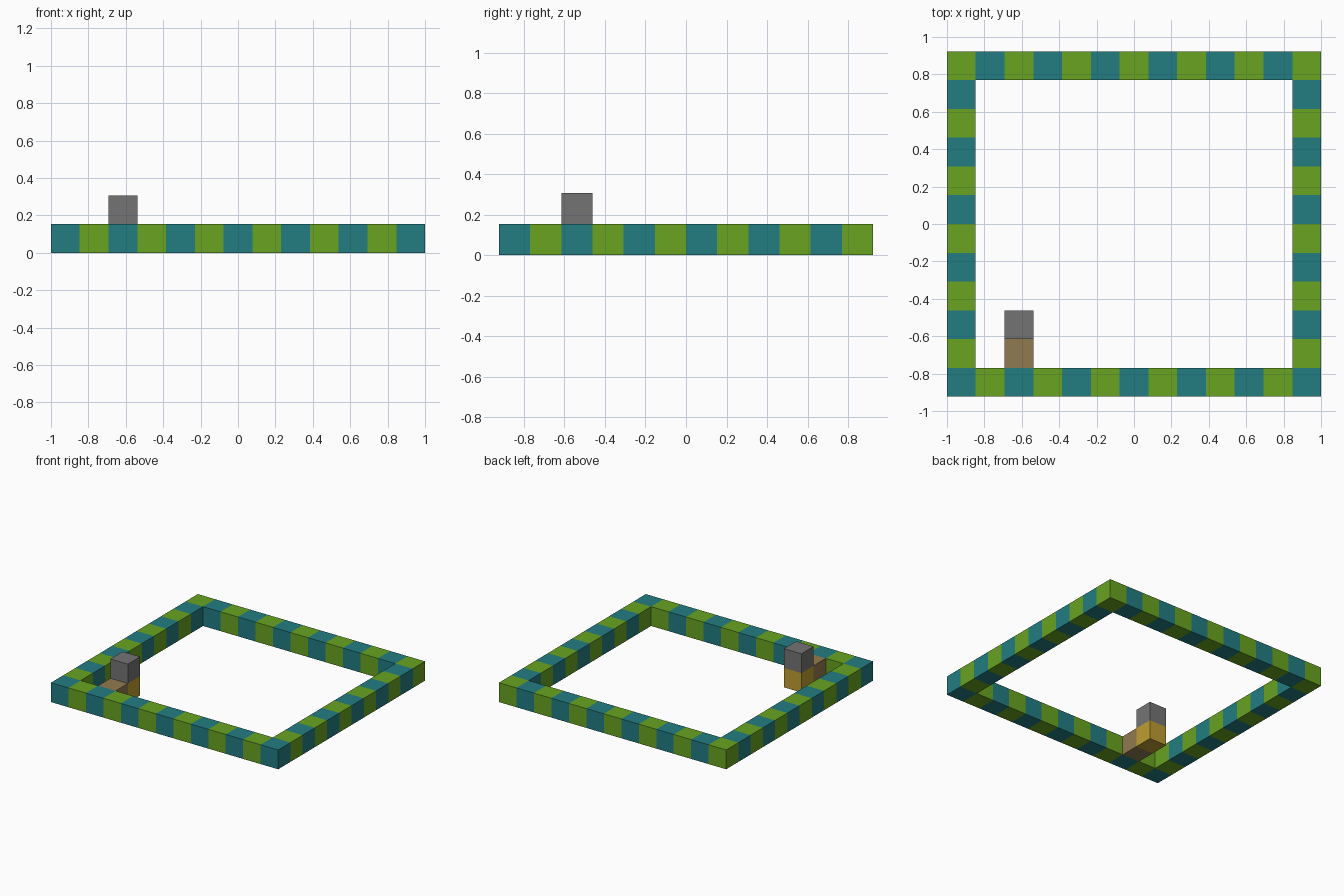
import bpy
import bmesh
from mathutils import Matrix, Vector

cube = bpy.data.objects.get("Cube")
if cube:
    bpy.data.objects.remove(cube, do_unlink=True)

COLS, ROWS = 13, 12
SIZE = 2 / COLS


def make_material(name, rgb):
    """Flat material from display RGB, stored as linear values."""
    linear = [((c / 255 + 0.055) / 1.055) ** 2.4 for c in rgb] + [1]
    mat = bpy.data.materials.new(name)
    mat.use_nodes = True
    mat.diffuse_color = linear
    mat.node_tree.nodes["Principled BSDF"].inputs["Base Color"].default_value = linear
    return mat


teal = make_material("teal", (34, 125, 130))
green = make_material("green", (104, 163, 33))
brown = make_material("brown", (145, 122, 80))
gold = make_material("gold", (190, 157, 50))
grey = make_material("grey", (116, 116, 116))


def cell_centre(i, j, k):
    return Vector((i + 0.5 - COLS / 2, j + 0.5 - ROWS / 2, k + 0.5)) * SIZE


def build_blocks(name, cells, materials, pick=lambda cell: 0):
    """Join unit blocks into one shell, dropping faces shared by two blocks."""
    bm = bmesh.new()
    for cell in cells:
        made = bmesh.ops.create_cube(
            bm, size=SIZE, matrix=Matrix.Translation(cell_centre(*cell)))
        faces = {f for v in made["verts"] for f in v.link_faces}
        hidden = []
        for face in faces:
            face.normal_update()
            face.material_index = pick(cell)
            step = tuple(round(n) for n in face.normal)
            if tuple(a + b for a, b in zip(cell, step)) in cells:
                hidden.append(face)
        bmesh.ops.delete(bm, geom=hidden, context="FACES")
    bmesh.ops.remove_doubles(bm, verts=bm.verts, dist=SIZE / 100)
    mesh = bpy.data.meshes.new(name)
    bm.to_mesh(mesh)
    bm.free()
    for mat in materials:
        mesh.materials.append(mat)
    obj = bpy.data.objects.new(name, mesh)
    bpy.context.collection.objects.link(obj)
    return obj


# Rectangular border with alternating colours
border = {(i, j, 0) for i in range(COLS) for j in range(ROWS)
          if i in (0, COLS - 1) or j in (0, ROWS - 1)}
build_blocks("checkered_border", border, (teal, green),
             lambda cell: (cell[0] + cell[1]) % 2)

# Step and two-block stack inside the front corner
build_blocks("brown_step", {(2, 1, 0)}, (brown,))
build_blocks("gold_base_block", {(2, 2, 0)}, (gold,))
build_blocks("grey_top_block", {(2, 2, 1)}, (grey,))
